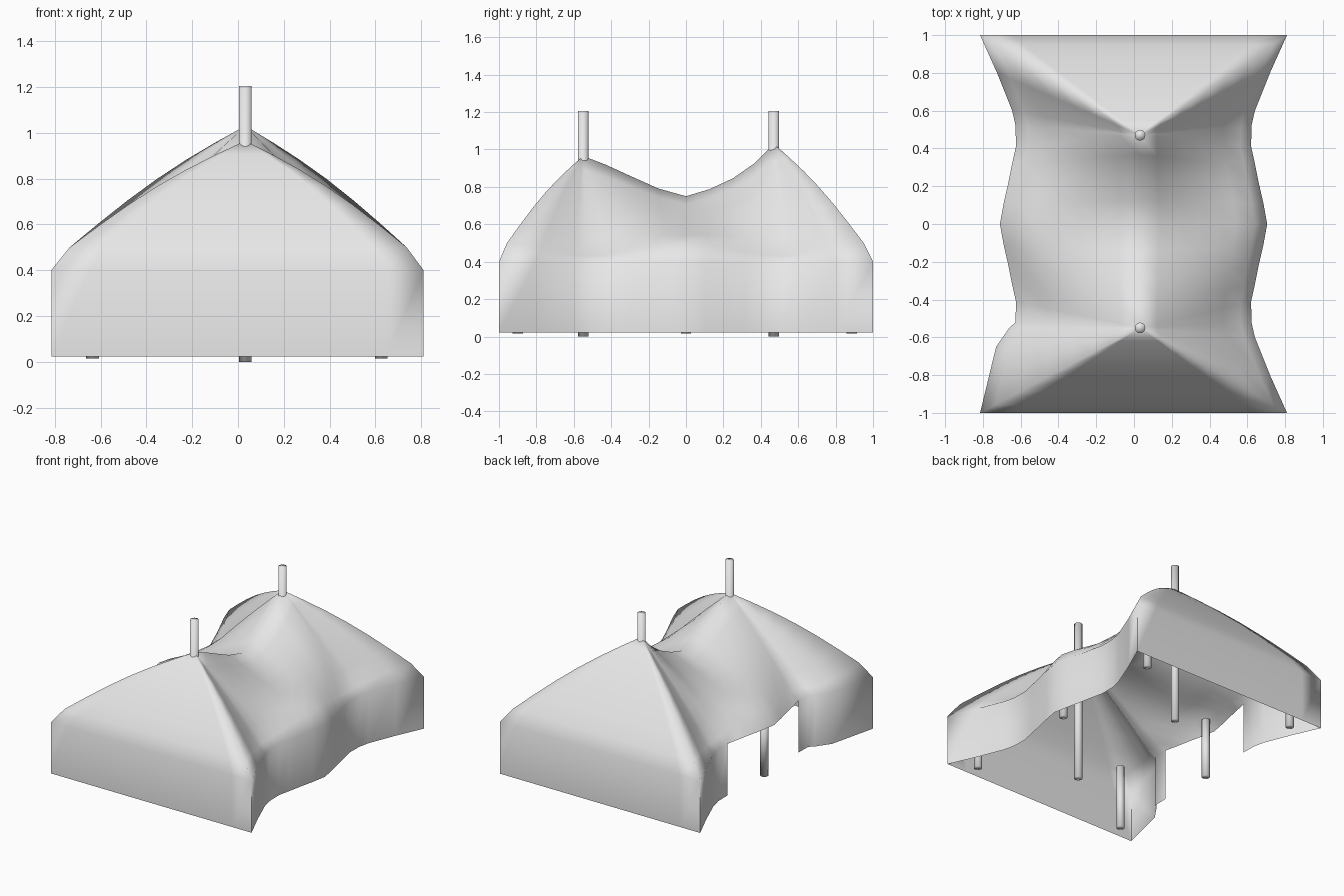
import bpy
import bmesh
import math

cube = bpy.data.objects.get("Cube")
if cube:
    bpy.data.objects.remove(cube, do_unlink=True)


def make_material(name, value):
    mat = bpy.data.materials.new(name)
    mat.use_nodes = True
    colour = (value, value, value, 1)
    mat.diffuse_color = colour
    mat.node_tree.nodes["Principled BSDF"].inputs["Base Color"].default_value = colour
    return mat


grey = make_material("plain light grey", 0.8)
EAVE, HEM, OPENING = 0.4, 0.022, 0.41
POLE_X, FRONT_Y, BACK_Y = 0.032, -0.55, 0.47

# Plan outline: one half of a pinched side, mirrored to the other three
quarter = [(0.81, -1), (0.72, -0.8), (0.64, -0.6), (0.622, -0.52), (0.62, -OPENING),
           (0.64, -0.32), (0.66, -0.22), (0.685, -0.11), (0.705, 0)]
right_side = quarter + [(x, -y) for x, y in reversed(quarter[:-1])]
left_side = [(-x - 0.005, y) for x, y in reversed(right_side)]
# The front corner of the open side bulges a little
left_side[-3:-1] = [(-0.66, -0.55), (-0.73, -0.65)]

STEPS = 10
end_xs = [-0.81 + 1.62 * i / STEPS for i in range(1, STEPS)]
outline = (right_side + [(x, 1) for x in reversed(end_xs)]
           + left_side + [(x, -1) for x in end_xs])

# Sagging ridge between the two main poles
ridge = [(-0.55, 0.965), (-0.42, 0.915), (-0.29, 0.855), (-0.145, 0.79), (0, 0.75),
         (0.12, 0.785), (0.25, 0.845), (0.36, 0.92), (0.47, 1.03)]


def ridge_height(y):
    for (y0, z0), (y1, z1) in zip(ridge, ridge[1:]):
        if y <= y1:
            return z0 + (z1 - z0) * max(0, (y - y0) / (y1 - y0))
    return ridge[-1][1]


def ridge_target(y):
    y = max(-OPENING, min(OPENING, y)) / OPENING
    y *= BACK_Y if y > 0 else -FRONT_Y
    return POLE_X, y, ridge_height(y)


# Canopy cloth: walls, rounded eave and roof lofted to the ridge
bm = bmesh.new()
BEVEL = 0.095
slopes = [i / 6 for i in range(7)]
columns = []
for x, y in outline:
    rx, ry, rz = ridge_target(y)
    # Eave poles lift the shoulder; it sags between them
    shoulder = 0.465 + 0.035 * math.cos(2 * math.pi * y)
    column = [bm.verts.new((x, y, HEM)), bm.verts.new((x, y, EAVE))]
    for s in slopes:
        t = BEVEL + (1 - BEVEL) * s
        bulge = 0.035 * abs(y) * math.sin(math.pi * s)
        z = shoulder + (rz - shoulder) * s + bulge
        column.append(bm.verts.new((x + (rx - x) * t, y + (ry - y) * t, z)))
    columns.append(column)

for a, b in zip(columns, columns[1:] + columns[:1]):
    middle = (a[0].co + b[0].co) / 2
    is_doorway = middle.x < 0 and abs(middle.y) < OPENING
    for row in range(1 if is_doorway else 0, len(a) - 1):
        bm.faces.new((a[row], b[row], b[row + 1], a[row + 1]))
bmesh.ops.remove_doubles(bm, verts=bm.verts, dist=0.0005)
loose = [v for v in bm.verts if not v.link_faces]
bmesh.ops.delete(bm, geom=loose, context="VERTS")
mesh = bpy.data.meshes.new("canopy")
bm.to_mesh(mesh)
bm.free()
canopy = bpy.data.objects.new("canopy", mesh)
bpy.context.collection.objects.link(canopy)
mesh.materials.append(grey)


def smooth(obj, degrees):
    bpy.ops.object.select_all(action="DESELECT")
    obj.select_set(True)
    bpy.context.view_layer.objects.active = obj
    bpy.ops.object.shade_smooth_by_angle(angle=math.radians(degrees))


smooth(canopy, 100)


def pole(name, x, y, bottom, top):
    bpy.ops.mesh.primitive_cylinder_add(
        vertices=20, radius=0.028, depth=top - bottom,
        location=(x, y, (bottom + top) / 2))
    obj = bpy.context.object
    obj.name = name
    obj.data.materials.append(grey)
    smooth(obj, 100)


# Main poles pierce the roof peaks
pole("front_main_pole", POLE_X, FRONT_Y, 0, 1.205)
pole("back_main_pole", POLE_X, BACK_Y, 0, 1.205)

# Short poles hold up the eaves
for side, x in (("right", -0.635), ("left", 0.625)):
    for place, y, top in (("front", -0.9, 0.49), ("middle", 0, 0.46), ("back", 0.885, 0.49)):
        pole(f"{place}_{side}_eave_pole", x, y, 0.015, top)
